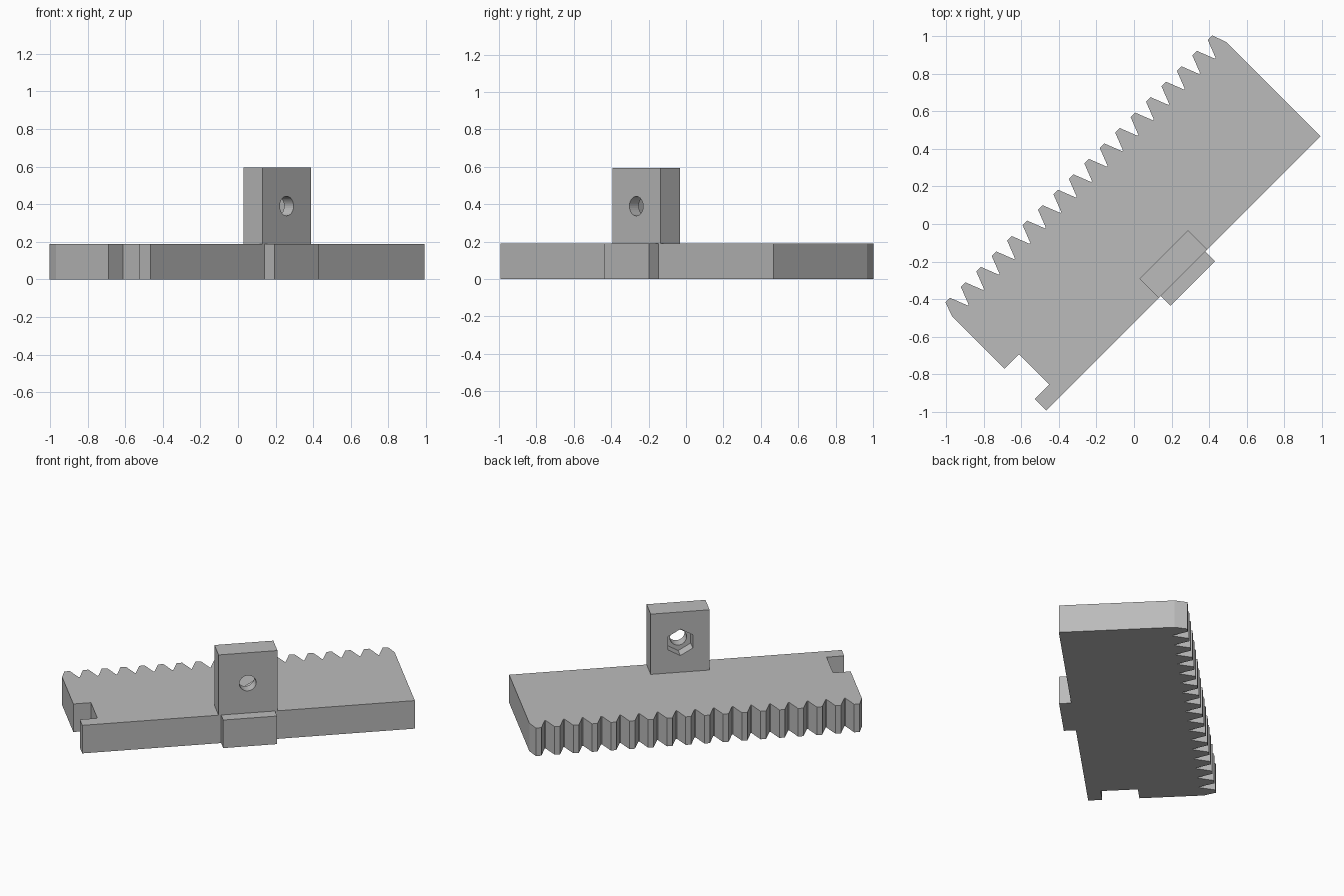
import bpy, bmesh, math
from mathutils import Matrix

cube = bpy.data.objects.get("Cube")
if cube:
    bpy.data.objects.remove(cube, do_unlink=True)

# One plain grey for the whole part
grey = bpy.data.materials.new("light grey")
grey.use_nodes = True
colour = (0.5, 0.5, 0.5, 1)
grey.diffuse_color = colour
grey.node_tree.nodes["Principled BSDF"].inputs["Base Color"].default_value = colour

# The part is modelled along x, then turned to lie diagonally
TURN = Matrix.Rotation(math.radians(45), 4, "Z")
FRONT, THICK = -0.371, 0.189
END = 1.031


def finish(name, bm):
    bmesh.ops.recalc_face_normals(bm, faces=bm.faces)
    mesh = bpy.data.meshes.new(name)
    bm.to_mesh(mesh)
    bm.free()
    mesh.transform(TURN)
    mesh.materials.append(grey)
    ob = bpy.data.objects.new(name, mesh)
    bpy.context.collection.objects.link(ob)
    return ob


def prism(name, outline, height):
    bm = bmesh.new()
    face = bm.faces.new([bm.verts.new((x, y, 0)) for x, y in outline])
    top = bmesh.ops.extrude_face_region(bm, geom=[face])["geom"]
    verts = [v for v in top if isinstance(v, bmesh.types.BMVert)]
    bmesh.ops.translate(bm, verts=verts, vec=(0, 0, height))
    return finish(name, bm)


def box(name, x0, x1, y0, y1, z0, z1):
    bm = bmesh.new()
    place = Matrix.Translation(((x0 + x1) / 2, (y0 + y1) / 2, (z0 + z1) / 2))
    bmesh.ops.create_cube(bm, size=1, matrix=place @ Matrix.Diagonal((x1 - x0, y1 - y0, z1 - z0, 1)))
    return finish(name, bm)


def bore(name, target, sides, radius, y0, y1):
    # Cut a round or six-sided hole along y
    bm = bmesh.new()
    place = Matrix.Translation((-0.005, (y0 + y1) / 2, 0.39)) @ Matrix.Rotation(math.pi / 2, 4, "X")
    bmesh.ops.create_cone(bm, cap_ends=True, segments=sides, radius1=radius, radius2=radius,
                          depth=y1 - y0, matrix=place)
    cutter = finish(name, bm)
    cutter.hide_render = True
    cutter.hide_viewport = True
    mod = target.modifiers.new(name, "BOOLEAN")
    mod.object = cutter
    mod.solver = "EXACT"


# Toothed base: end notch, straight front edge, row of teeth along the back
TEETH, PITCH, TIP, ROOT = 18, 0.1161, 0.415, 0.318
outline = [(-END, 0.338), (-END, -0.057), (-0.922, -0.057), (-0.922, -0.285),
           (-END, -0.285), (-END, FRONT), (END, FRONT), (END, 0.338)]
for i in reversed(range(TEETH)):
    c = (i - (TEETH - 1) / 2) * PITCH
    if i < TEETH - 1:
        outline.append((c + 0.055, ROOT))
    outline += [(c + 0.017, TIP), (c - 0.017, TIP)]
    if i > 0:
        outline.append((c - 0.055, ROOT))
prism("toothed_base", outline, THICK)

# Upright lug with a bolt hole and a nut pocket at the back
lug = box("upright_lug", -0.186, 0.179, FRONT, -0.226, THICK, 0.595)
bore("bolt_hole_cutter", lug, 32, 0.052, FRONT - 0.1, -0.1)
bore("nut_pocket_cutter", lug, 6, 0.089, -0.3, -0.1)

# Guide block on the front edge
box("guide_block", -0.17, 0.164, -0.445, FRONT, 0, THICK)
